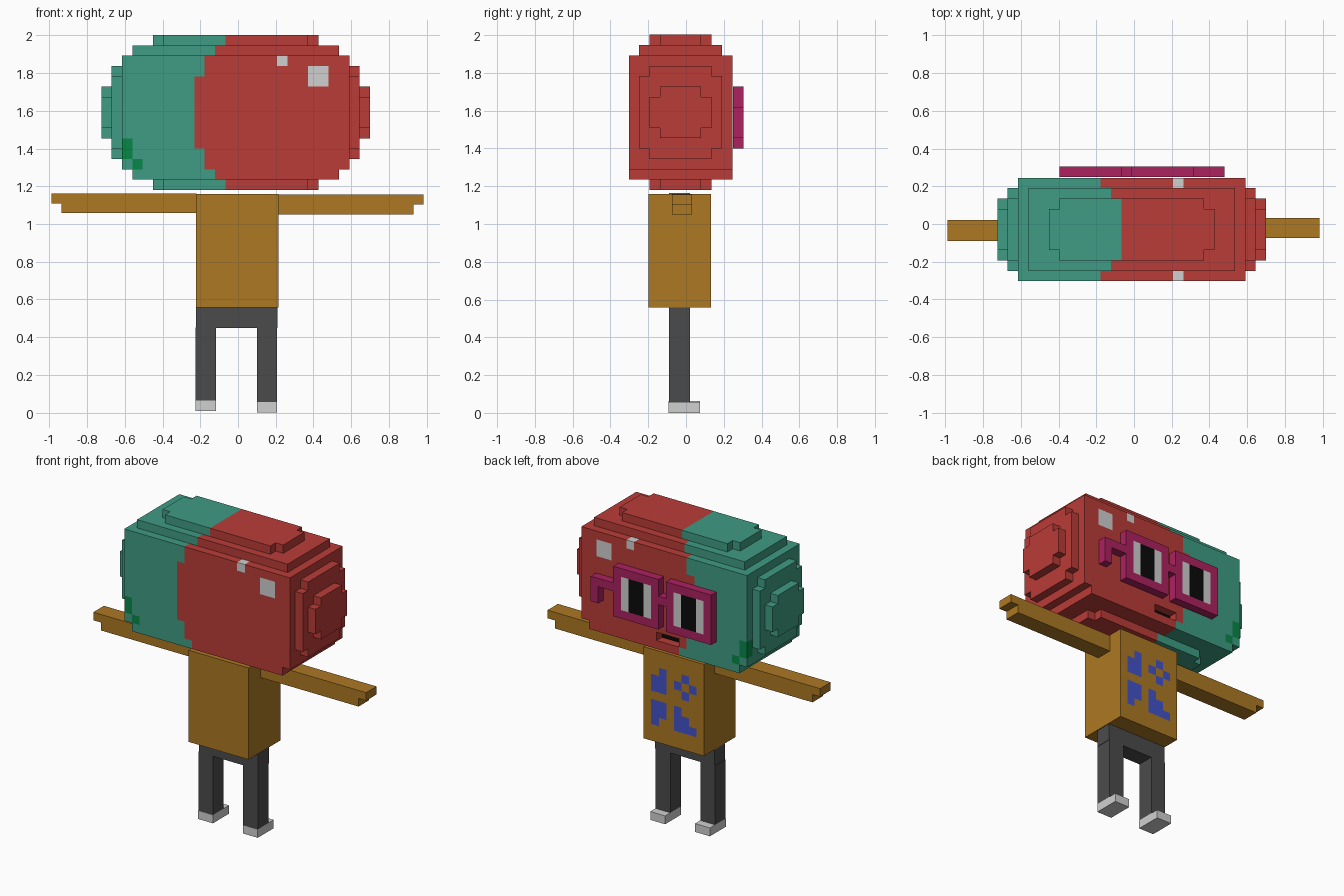
import bpy
import bmesh
from mathutils import Vector

cube = bpy.data.objects.get("Cube")
if cube:
    bpy.data.objects.remove(cube, do_unlink=True)


def linear(c):
    c /= 255
    return c / 12.92 if c <= 0.04045 else ((c + 0.055) / 1.055) ** 2.4


def material(name, *rgb):
    mat = bpy.data.materials.new(name)
    mat.use_nodes = True
    color = [linear(c) for c in rgb] + [1]
    mat.diffuse_color = color
    mat.node_tree.nodes["Principled BSDF"].inputs["Base Color"].default_value = color
    return mat


TEAL = material("teal", 62, 156, 131)
RED = material("red", 186, 60, 55)
WHITE = material("light grey", 208, 208, 208)
GREEN = material("dark green", 8, 135, 72)
BROWN = material("ochre brown", 172, 120, 35)
CHARCOAL = material("charcoal", 75, 75, 75)
MAGENTA = material("magenta", 172, 34, 96)
BLUE = material("blue", 66, 82, 200)
BLACK = material("black", 10, 10, 10)


def voxels(name, cells, origin, size):
    """Skin a dictionary of grid cells -> material with outer faces only."""
    mats = list(dict.fromkeys(cells.values()))
    bm = bmesh.new()
    cache = {}

    def vert(p):
        if p not in cache:
            cache[p] = bm.verts.new([origin[n] + p[n] * size[n] for n in range(3)])
        return cache[p]

    for cell, mat in cells.items():
        for axis in range(3):
            u, v = (axis + 1) % 3, (axis + 2) % 3
            for side in (0, 1):
                near = list(cell)
                near[axis] += 1 if side else -1
                if tuple(near) in cells:
                    continue
                ring = []
                for du, dv in ((0, 0), (1, 0), (1, 1), (0, 1)):
                    p = list(cell)
                    p[axis] += side
                    p[u] += du
                    p[v] += dv
                    ring.append(vert(tuple(p)))
                face = bm.faces.new(ring if side else ring[::-1])
                face.material_index = mats.index(mat)
    # Merge coplanar cells of one colour into larger flat faces
    bmesh.ops.dissolve_limit(bm, angle_limit=0.01, verts=bm.verts[:],
                             edges=bm.edges[:], delimit={'MATERIAL'})
    return finish(name, bm, mats)


def finish(name, bm, mats):
    mesh = bpy.data.meshes.new(name)
    bm.to_mesh(mesh)
    bm.free()
    for mat in mats:
        mesh.materials.append(mat)
    obj = bpy.data.objects.new(name, mesh)
    bpy.context.collection.objects.link(obj)
    return obj


def boxes(name, mat, *parts):
    """One object made of boxes given as (low corner, high corner)."""
    bm = bmesh.new()
    for low, high in parts:
        low, high = Vector(low), Vector(high)
        made = bmesh.ops.create_cube(bm, size=1)["verts"]
        bmesh.ops.scale(bm, vec=high - low, verts=made)
        bmesh.ops.translate(bm, vec=(low + high) / 2, verts=made)
    return finish(name, bm, [mat])


def block(i0, i1, j0, j1, k0, k1):
    return [(i, j, k) for i in range(i0, i1) for j in range(j0, j1) for k in range(k0, k1)]


# Head: stepped capsule of overlapping blocks
def head_color(i, j, k):
    if j in (0, 9):
        if (i == 17 and k == 12) or (i in (20, 21) and k in (10, 11)):
            return WHITE
        if (i == 2 and k in (3, 4)) or (i == 3 and k == 2):
            return GREEN
    if k in (0, 14):
        seam = 12
    elif k in (1, 13):
        seam = 11
    elif k in (2, 3, 11, 12):
        seam = 10
    else:
        seam = 9
    return TEAL if i < seam else RED


shells = [(2, 24, 0, 10, 2, 13), (3, 23, 0, 10, 1, 13), (3, 23, 1, 9, 13, 14),
          (5, 21, 3, 7, 0, 15), (6, 20, 2, 8, 0, 15),
          (1, 25, 1, 9, 4, 11), (1, 25, 2, 8, 3, 12),
          (0, 26, 2, 8, 6, 9), (0, 26, 3, 7, 5, 10)]
head = {c: head_color(*c) for s in shells for c in block(*s)}

# Mouth: shallow slot with a black back
for i in (11, 12, 13):
    del head[(i, 9, 2)]
    head[(i, 8, 2)] = BLACK

UNIT = 0.0548
HEAD_ORIGIN = (-0.725, -0.303, 1.18)
CELL = (UNIT, UNIT, UNIT)
voxels("head", head, HEAD_ORIGIN, CELL)

# Glasses: two framed lenses, bridge and bent side piece
glasses = {}
for start in (6, 13):
    for c in block(start, start + 6, 0, 1, 4, 10):
        col, row = c[0] - start, c[2]
        if col in (0, 5) or row in (4, 9):
            glasses[c] = MAGENTA
        else:
            glasses[c] = BLACK if col in (2, 3) else WHITE
for c in block(12, 13, 0, 1, 7, 8) + block(19, 22, 0, 1, 7, 8) + block(21, 22, 0, 1, 5, 8):
    glasses[c] = MAGENTA
voxels("glasses", glasses, (HEAD_ORIGIN[0], 0.25, HEAD_ORIGIN[2]), CELL)

# Torso with a blue pattern on its +y face, rows listed from the top
pattern = ["........",
           "........",
           "..#..#..",
           ".##.#.#.",
           ".##..#..",
           "........",
           ".##.#...",
           ".##.##..",
           ".#..###.",
           "........",
           "........"]
torso = {}
for i, j, k in block(0, 8, 0, 6, 0, 11):
    painted = j == 5 and pattern[10 - k][7 - i] == "#"
    torso[(i, j, k)] = BLUE if painted else BROWN
voxels("torso", torso, (-0.223, -0.198, 0.557), (0.0548, 0.055, 0.0548))

# Arms: long bars with a notch under the hand
boxes("right_arm", BROWN,
      ((-0.935, -0.09, 1.058), (-0.22, 0.02, 1.163)),
      ((-0.99, -0.09, 1.11), (-0.935, 0.02, 1.163)))
boxes("left_arm", BROWN,
      ((0.21, -0.075, 1.05), (0.93, 0.033, 1.156)),
      ((0.93, -0.075, 1.103), (0.985, 0.033, 1.156)))

# Hips, legs and shoes
boxes("hips", CHARCOAL, ((-0.222, -0.09, 0.448), (0.21, 0.02, 0.557)))
for side, x, floor in (("right", -0.226, 0.008), ("left", 0.1, 0.0)):
    boxes(side + "_leg", CHARCOAL, ((x, -0.09, floor + 0.055), (x + 0.108, 0.02, 0.45)))
    boxes(side + "_shoe", WHITE, ((x, -0.092, floor), (x + 0.108, 0.074, floor + 0.055)))
